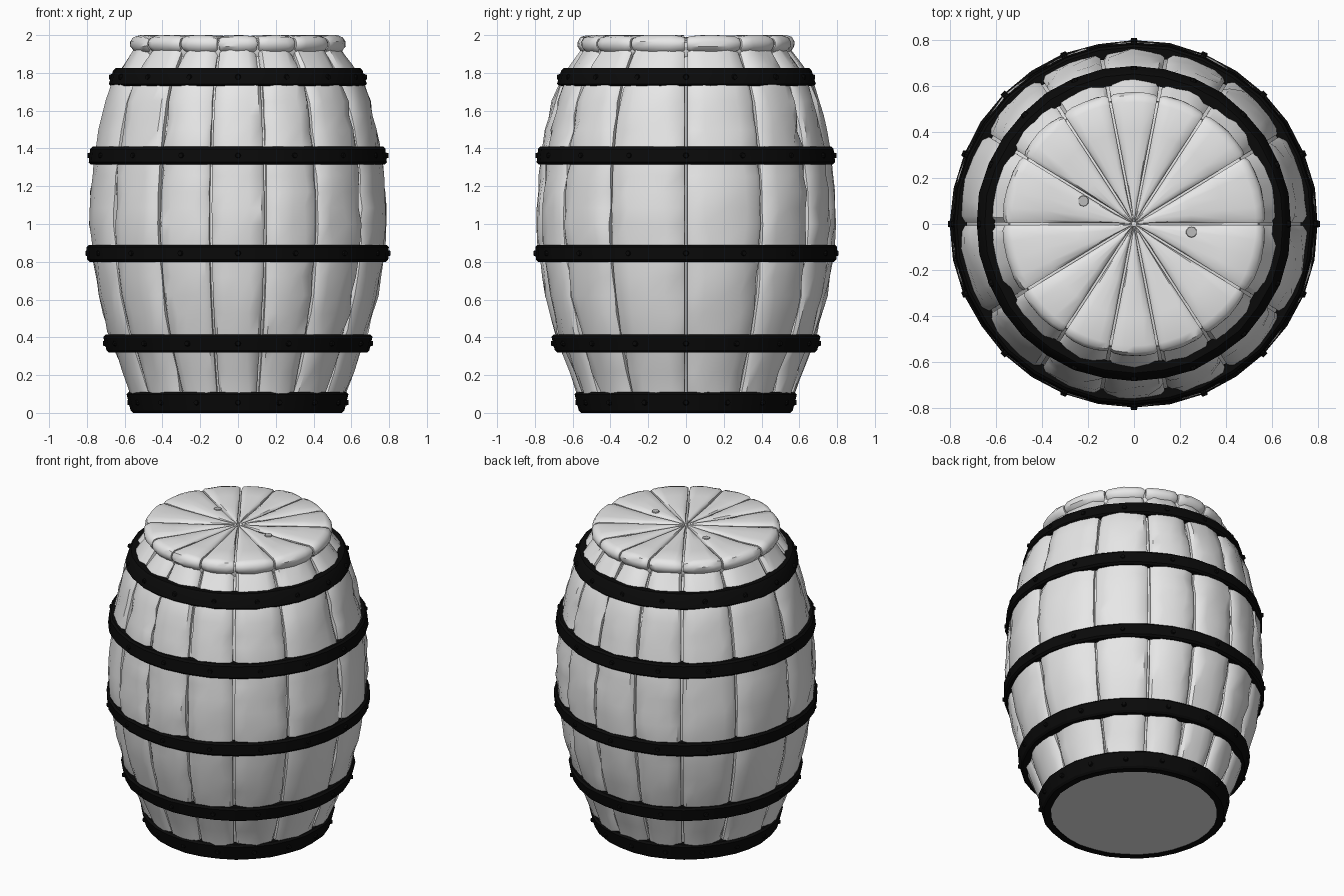
import bpy, bmesh, math, random
from mathutils import Vector, Matrix

random.seed(7)
if "Cube" in bpy.data.objects:
    bpy.data.objects.remove(bpy.data.objects["Cube"], do_unlink=True)


def material(name, grey, rough):
    m = bpy.data.materials.new(name)
    m.use_nodes = True
    m.diffuse_color = (grey, grey, grey, 1)
    node = m.node_tree.nodes["Principled BSDF"]
    node.inputs["Base Color"].default_value = (grey, grey, grey, 1)
    node.inputs["Roughness"].default_value = rough
    return m


wood = material("pale wood", 0.8, 0.8)
iron = material("black iron", 0.003, 0.7)
knot_grey = material("knot grey", 0.5, 0.8)


def finish(bm, name, mat, angle=40):
    """Turn a bmesh into a shaded, coloured object."""
    bmesh.ops.recalc_face_normals(bm, faces=bm.faces)
    mesh = bpy.data.meshes.new(name)
    bm.to_mesh(mesh)
    bm.free()
    mesh.materials.append(mat)
    ob = bpy.data.objects.new(name, mesh)
    bpy.context.scene.collection.objects.link(ob)
    bpy.ops.object.select_all(action='DESELECT')
    ob.select_set(True)
    bpy.context.view_layer.objects.active = ob
    bpy.ops.object.shade_smooth_by_angle(angle=math.radians(angle))
    return ob


def polar(r, a, z):
    return Vector((r * math.cos(a), r * math.sin(a), z))


def lathe(bm, profile, segments, closed=False, wobble=0.0):
    """Spin an (r, z) profile; cap its ends unless it is a closed loop."""
    rings = []
    for i in range(segments):
        a = math.tau * i / segments
        d = random.uniform(-wobble, wobble)
        rings.append([bm.verts.new(polar(r + d, a, z)) for r, z in profile])
    n = len(profile)
    for i in range(segments):
        p, q = rings[i], rings[(i + 1) % segments]
        for j in range(n if closed else n - 1):
            k = (j + 1) % n
            bm.faces.new((p[j], q[j], q[k], p[k]))
    if not closed:
        bm.faces.new([ring[0] for ring in rings])
        bm.faces.new([ring[-1] for ring in rings])


def refine(profile, step):
    """Add points along a profile so no span exceeds the step."""
    out = [profile[0]]
    for (r0, z0), (r1, z1) in zip(profile, profile[1:]):
        n = max(1, math.ceil(math.hypot(r1 - r0, z1 - z0) / step))
        out += [(r0 + (r1 - r0) * i / n, z0 + (z1 - z0) * i / n)
                for i in range(1, n + 1)]
    return out


# Position across a plank, and how far the plank drops there
COLUMNS = ((0, 1), (0, 0.4), (0.07, 0.1), (0.25, 0), (0.5, -0.05),
           (0.75, 0), (0.93, 0.1), (1, 0.4), (1, 1))


def plank(name, profile, a0, a1, gap, depth, rough, chip):
    """Curved board following a profile, with rounded, chipped long edges."""
    bm = bmesh.new()
    rows = []
    for i, (r, z) in enumerate(profile):
        before, after = profile[max(i - 1, 0)], profile[min(i + 1, len(profile) - 1)]
        tr, tz = after[0] - before[0], after[1] - before[1]
        length = math.hypot(tr, tz)
        nr, nz = tz / length, -tr / length
        g = min(gap / r, (a1 - a0) * 0.12)
        nick = [random.uniform(0, chip) if random.random() < 0.35 else 0 for _ in "lr"]
        row = []
        for j, (t, drop) in enumerate(COLUMNS):
            d = drop * min(depth, r * 0.3)
            if 1 < j < 7:
                d += random.uniform(-rough, rough)
            if j in (1, 2):
                d += nick[0]
            if j in (6, 7):
                d += nick[1]
            a = a0 + g + (a1 - a0 - 2 * g) * t
            if 2 < j < 6:
                a += random.uniform(-0.02, 0.02) * min(1, r * 2)
            row.append(bm.verts.new(polar(max(r - nr * d, 0.003), a, z - nz * d)))
        rows.append(row)
    for p, q in zip(rows, rows[1:]):
        for j in range(len(COLUMNS) - 1):
            bm.faces.new((p[j], p[j + 1], q[j + 1], q[j]))
    return finish(bm, name, wood, 38)


# Joints between boards, mirrored into all four quadrants
quarter = [0, 31.5, 57, 79]
joints = quarter + [180 - a for a in quarter[:0:-1]]
joints = [math.radians(a) for a in joints + [a + 180 for a in joints] + [360]]

# Barrel wall
wall = [(0.55, 0.01), (0.575, 0.11), (0.655, 0.32), (0.695, 0.43), (0.745, 0.62),
        (0.775, 0.82), (0.79, 1.0), (0.785, 1.17), (0.767, 1.34), (0.74, 1.5),
        (0.705, 1.65), (0.665, 1.76), (0.61, 1.84), (0.555, 1.92)]
core = bmesh.new()
lathe(core, [(0.55, 0.004)] + [(r - 0.045, z) for r, z in wall[1:]], 56)
finish(core, "barrel_core", wood)
fine_wall = refine(wall, 0.12)
for i, (a0, a1) in enumerate(zip(joints, joints[1:])):
    plank(f"stave_{i + 1}", fine_wall, a0, a1, 0.007, 0.05, 0.006, 0.02)

# Lid of tapering wedges with a rounded rim
rim = [(0.52, 1.9), (0.555, 1.915), (0.573, 1.94), (0.573, 1.965), (0.558, 1.988),
       (0.53, 1.998), (0.4, 1.997), (0.25, 1.995), (0.1, 1.992), (0.01, 1.988)]
lid_core = bmesh.new()
lathe(lid_core, [(0.53, 1.88), (0.545, 1.93), (0.54, 1.962), (0.515, 1.972)], 56)
finish(lid_core, "lid_core", wood)
for i, (a0, a1) in enumerate(zip(joints, joints[1:])):
    plank(f"lid_wedge_{i + 1}", rim, a0, a1, 0.005, 0.03, 0.002, 0.006)

# Knots in the lid
for i, (x, y) in enumerate(((-0.22, 0.1), (0.25, -0.035))):
    bm = bmesh.new()
    bmesh.ops.create_cone(bm, cap_ends=True, segments=10, radius1=0.024, radius2=0.022,
                          depth=0.006, matrix=Matrix.Translation((x, y, 1.997)))
    finish(bm, f"lid_knot_{i + 1}", knot_grey)

# Iron hoops: bottom z, top z, bottom radius, top radius
hoops = ((0.0, 0.11, 0.565, 0.587), (0.32, 0.415, 0.695, 0.712),
         (0.8, 0.89, 0.797, 0.8), (1.315, 1.41, 0.79, 0.782),
         (1.73, 1.825, 0.685, 0.662))
for i, (z0, z1, r0, r1) in enumerate(hoops):
    bm = bmesh.new()
    b, thick = 0.012, 0.055
    lathe(bm, [(r0 - thick, z0), (r0 - b, z0), (r0, z0 + b), (r1, z1 - b),
               (r1 - b, z1), (r1 - thick, z1)], 32, closed=True, wobble=0.003)
    # Rivets around the band
    mid_r, mid_z = (r0 + r1) / 2, (z0 + z1) / 2
    for k in range(16):
        a = math.tau * k / 16
        turn = Matrix.Rotation(a, 4, 'Z') @ Matrix.Rotation(math.pi / 2, 4, 'Y')
        bmesh.ops.create_cone(bm, cap_ends=True, segments=8, radius1=0.018, radius2=0.012,
                              depth=0.02,
                              matrix=Matrix.Translation(polar(mid_r, a, mid_z)) @ turn)
    finish(bm, f"hoop_{i + 1}", iron, 30)
